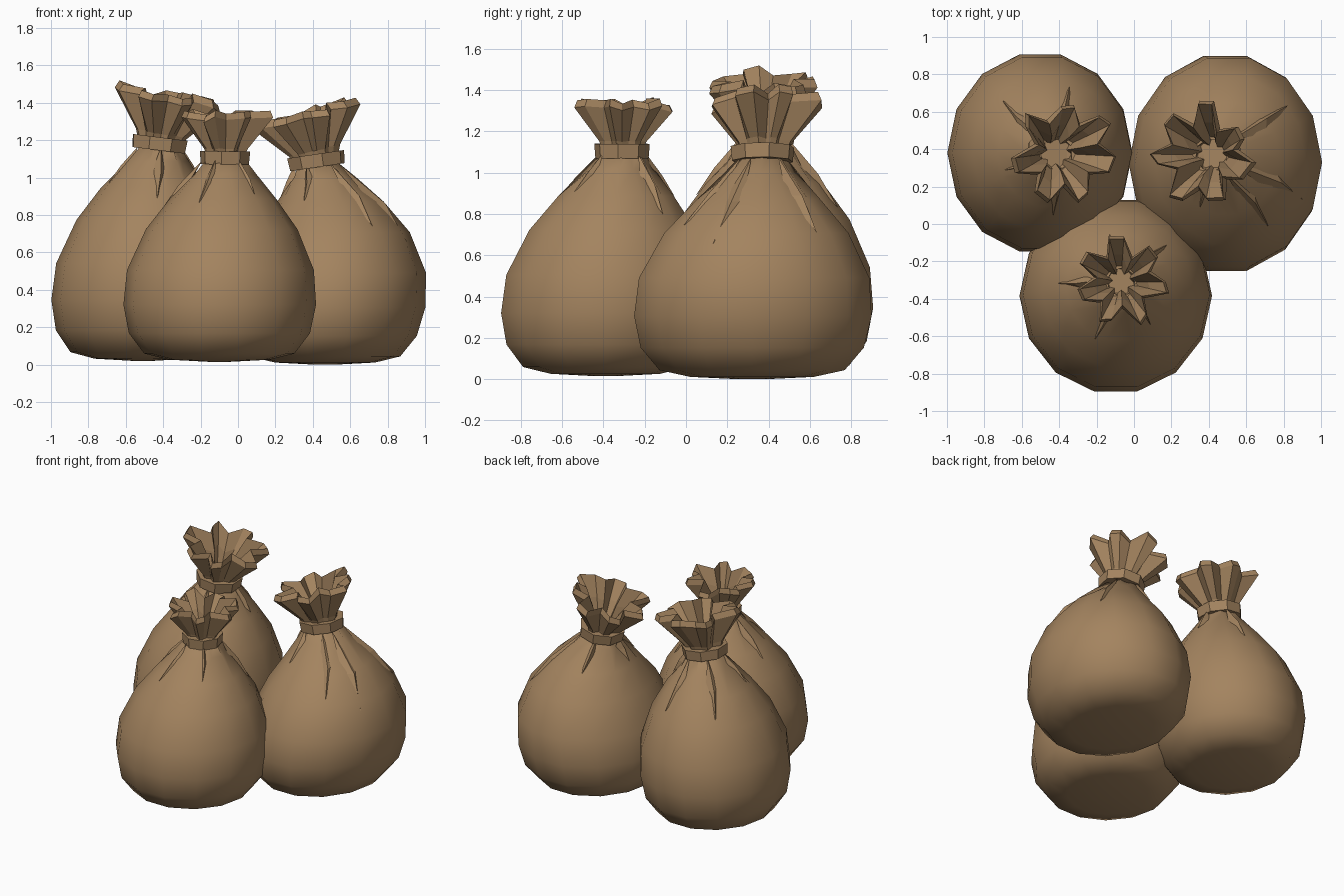
import bpy, math, random
from mathutils import Vector, Matrix

if "Cube" in bpy.data.objects:
    bpy.data.objects.remove(bpy.data.objects["Cube"])

COLOUR = (0.37, 0.23, 0.115, 1)
burlap = bpy.data.materials.new("burlap_brown")
burlap.use_nodes = True
burlap.diffuse_color = COLOUR
shader = burlap.node_tree.nodes["Principled BSDF"]
shader.inputs["Base Color"].default_value = COLOUR
shader.inputs["Roughness"].default_value = 0.9

# Body outline: height as a share of the tie height, radius as a share of the widest
PROFILE = [(0, 0.12), (0.01, 0.52), (0.04, 0.78), (0.14, 0.94), (0.28, 1.0), (0.45, 0.97),
           (0.65, 0.79), (0.8, 0.56), (0.92, 0.32), (1.0, 0.18)]
SIDES = 14
LOBES = 7


def make_object(name, verts, faces, smooth=False):
    mesh = bpy.data.meshes.new(name)
    mesh.from_pydata(verts, [], faces)
    mesh.materials.append(burlap)
    if smooth:
        mesh.shade_smooth()
        mesh.set_sharp_from_angle(angle=math.radians(55))
    obj = bpy.data.objects.new(name, mesh)
    bpy.context.collection.objects.link(obj)


def loft(name, rings, loop=False, smooth=False):
    """Skin a list of equal-length rings, listed bottom to top."""
    n = len(rings[0])
    verts = [p for ring in rings for p in ring]
    faces = []
    for k in range(len(rings) if loop else len(rings) - 1):
        a, b = k * n, (k + 1) % len(rings) * n
        faces += [(a + i, a + (i + 1) % n, b + (i + 1) % n, b + i) for i in range(n)]
    if not loop:
        faces.append(tuple(reversed(range(n))))
        faces.append(tuple(range(len(verts) - n, len(verts))))
    make_object(name, verts, faces, smooth)


def profile_radius(t):
    for (t0, r0), (t1, r1) in zip(PROFILE, PROFILE[1:]):
        if t <= t1:
            return r0 + (r1 - r0) * (t - t0) / (t1 - t0)
    return PROFILE[-1][1]


def make_sack(side, base, radii, tie, bulge, tilt, size, folds, seed):
    rng = random.Random(seed)
    base, tie = Vector(base), Vector(tie)

    def surface(angle, t, lift=0.0):
        centre = base.lerp(tie, t ** 2)
        centre.x += bulge * t * t * (1 - t)
        centre.z = base.z + (tie.z - base.z) * t
        r = profile_radius(t)
        blend = max(0, (t - 0.6) / 0.4)
        rx, ry = [v + (0.5 - v) * blend for v in radii]
        return centre + Vector(((rx * r + lift) * math.cos(angle),
                                (ry * r + lift) * math.sin(angle), 0))

    # Plump body, gathered into shallow pleats near the tie
    rings = []
    for t, _ in PROFILE:
        pleat = 0.012 if t > 0.9 else 0
        rings.append([surface(math.tau * i / SIDES, t, pleat * (-1) ** i)
                      for i in range(SIDES)])
    loft(side + "_sack_body", rings, smooth=True)

    # Pinched cloth folds running down from the tie
    verts, faces = [], []
    for degrees, end in folds:
        a, k = math.radians(degrees), len(verts)
        mid = (end + 0.98) / 2
        verts += [surface(a, 0.99, 0.02), surface(a - 0.18, mid, -0.02),
                  surface(a + 0.04, mid, 0.025), surface(a + 0.18, mid, -0.02),
                  surface(a, end, 0.0)]
        faces += [(k, k + 1, k + 2), (k, k + 2, k + 3),
                  (k + 4, k + 2, k + 1), (k + 4, k + 3, k + 2)]
    make_object(side + "_sack_folds", verts, faces)

    # Flat-sided band round the neck
    frame = Matrix.Translation(tie) @ Matrix.Rotation(math.radians(tilt * 0.65), 4, 'Y')
    band = []
    for r, z in [(0.08, -0.035), (0.137, -0.035), (0.143, 0.035), (0.08, 0.035)]:
        band.append([frame @ Vector((r * size * math.cos(math.tau * i / 8 + seed),
                                     r * size * math.sin(math.tau * i / 8 + seed), z))
                     for i in range(8)])
    loft(side + "_sack_tie", band, loop=True)

    # Ruffled mouth of blunt lobes: flares out, turns over at the rim, drops back inside
    frame = Matrix.Translation(tie) @ Matrix.Rotation(math.radians(tilt), 4, 'Y')
    n = LOBES * 3
    wobble = [rng.uniform(-0.1, 0.1) for _ in range(n)]
    rise = [rng.uniform(-0.018, 0.018) for _ in range(n)]
    mouth = []
    for outer, inner, z in [(0.09, 0.08, -0.02), (0.12, 0.095, 0.05), (0.25, 0.165, 0.215),
                            (0.235, 0.145, 0.25), (0.15, 0.085, 0.14), (0.07, 0.05, 0.01)]:
        ring = []
        for i in range(n):
            a = math.tau * (i + 2 * wobble[i]) / n + seed
            r = (inner if i % 3 == 0 else outer) * size * (1 + wobble[i])
            ring.append(frame @ Vector((r * math.cos(a), r * math.sin(a),
                                        z * size + rise[i] * z / 0.2)))
        mouth.append(ring)
    loft(side + "_sack_mouth", mouth)


make_sack("left", (0.465, 0.32, 0.0), (0.515, 0.59), (0.42, 0.37, 1.09), 0.45, -13, 1.1,
          [(40, 0.65), (-25, 0.6), (-57, 0.68), (-120, 0.8), (110, 0.8), (185, 0.82)], 1)
make_sack("right", (-0.51, 0.38, 0.02), (0.495, 0.54), (-0.42, 0.38, 1.18), 0, 11, 1.1,
          [(132, 0.7), (70, 0.7), (-85, 0.75), (10, 0.82), (200, 0.82)], 2)
make_sack("front", (-0.1, -0.39, 0.015), (0.515, 0.525), (-0.07, -0.31, 1.105), 0, 1, 0.95,
          [(42, 0.72), (175, 0.75), (-115, 0.78), (-50, 0.82), (100, 0.8)], 3)
